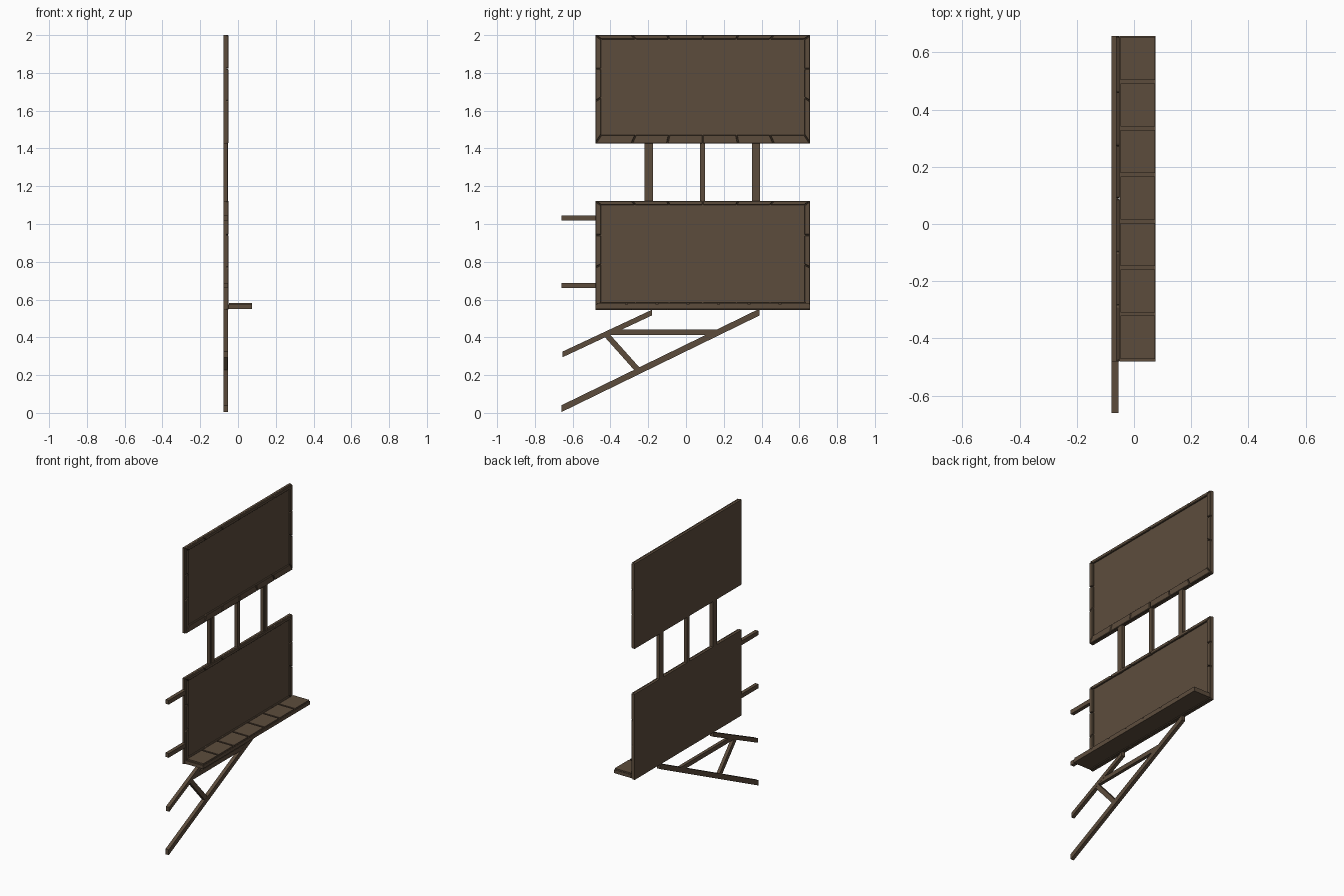
import bpy, bmesh, math

if "Cube" in bpy.data.objects:
    bpy.data.objects.remove(bpy.data.objects["Cube"])

wood = bpy.data.materials.new("dark brown wood")
wood.diffuse_color = (0.108, 0.073, 0.046, 1)
wood.use_nodes = True
wood.node_tree.nodes["Principled BSDF"].inputs["Base Color"].default_value = wood.diffuse_color

BACK, FRONT = -0.078, -0.05      # thickness range of the boards
Y0, Y1 = -0.48, 0.657            # width of the boards


def prism(name, pts, x0=BACK, x1=FRONT, parts=None):
    """Extrude one or more (y, z) outlines along x into a single object."""
    bm = bmesh.new()
    for outline in (parts or [pts]):
        a = [bm.verts.new((x0, y, z)) for y, z in outline]
        b = [bm.verts.new((x1, y, z)) for y, z in outline]
        n = len(outline)
        bm.faces.new(a)
        bm.faces.new(b[::-1])
        for i in range(n):
            bm.faces.new((a[i], b[i], b[(i + 1) % n], a[(i + 1) % n]))
    bmesh.ops.recalc_face_normals(bm, faces=bm.faces)
    me = bpy.data.meshes.new(name)
    bm.to_mesh(me)
    bm.free()
    ob = bpy.data.objects.new(name, me)
    bpy.context.collection.objects.link(ob)
    me.materials.append(wood)
    return ob


def rect(y0, y1, z0, z1):
    return [(y0, z0), (y1, z0), (y1, z1), (y0, z1)]


def box(name, y0, y1, z0, z1, x0=BACK, x1=FRONT):
    return prism(name, rect(y0, y1, z0, z1), x0, x1)


def strip(outer0, outer1, inner0, inner1, cuts, gap=0.004):
    """Split a mitred frame side into planks separated by narrow seams."""
    def at(p, q, t):
        return (p[0] + (q[0] - p[0]) * t, p[1] + (q[1] - p[1]) * t)
    length = math.dist(outer0, outer1)
    g = gap / length / 2
    ends = [0] + list(cuts) + [1]
    return [[at(outer0, outer1, a + g), at(outer0, outer1, b - g),
             at(inner0, inner1, b - g), at(inner0, inner1, a + g)]
            for a, b in zip(ends, ends[1:])]


def board(name, z0, z1, bottom):
    # backing panel
    box(name + "_panel", Y0, Y1, z0, z1, BACK, -0.062)
    o = rect(Y0, Y1, z0, z1)
    i = rect(Y0 + 0.03, Y1 - 0.03, z0 + bottom, z1 - 0.022)
    cuts = [(.17, .335, .5, .665, .83), (.39, .69), (.17, .335, .5, .665, .83), (.31, .61)]
    planks = []
    for k in range(4):
        m = (k + 1) % 4
        planks += strip(o[k], o[m], i[k], i[m], cuts[k])
    # raised plank frame with softened edges
    frame = prism(name + "_frame", None, -0.063, FRONT, planks)
    bev = frame.modifiers.new("soft edges", 'BEVEL')
    bev.width = 0.003
    bev.segments = 1


board("upper_board", 1.427, 2.0, 0.045)
board("lower_board", 0.545, 1.122, 0.04)

# shelf below the lower board, with seven planks separated by grooves
box("shelf_base", Y0, Y1, 0.55, 0.573, FRONT, 0.075)
pitch = (Y1 - Y0) / 7
for k in range(7):
    y = Y0 + k * pitch
    box("shelf_plank", y + 0.008, y + pitch - 0.003, 0.573, 0.582, FRONT + 0.003, 0.073)

# posts joining the boards; the outer two carry a narrow front batten
for y, half in ((-0.198, 0.022), (0.088, 0.013), (0.371, 0.021)):
    box("post", y - half, y + half, 1.10, 1.45, BACK, -0.056)
    if half > 0.015:
        box("post_batten", y - half * 0.5, y + half, 1.122, 1.427, -0.056, -0.053)

# side rails
for z in (1.032, 0.674):
    box("side_rail", -0.66, Y0 + 0.02, z - 0.014, z + 0.014, BACK, -0.054)


def beam(name, a, b, h):
    """Sloping beam with vertical end cuts; h is its vertical height."""
    (ya, za), (yb, zb) = a, b
    prism(name, [(ya, za - h / 2), (yb, zb - h / 2), (yb, zb + h / 2), (ya, za + h / 2)],
          BACK, -0.054)


# sloping support frame
beam("upper_slope_beam", (-0.655, 0.309), (-0.18, 0.531), 0.030)
beam("lower_slope_beam", (-0.66, 0.022), (0.388, 0.533), 0.036)
box("cross_beam", -0.40, 0.17, 0.413, 0.442, BACK + 0.001, -0.055)
prism("diagonal_brace", [(-0.436, 0.408), (-0.27, 0.222), (-0.237, 0.23), (-0.40, 0.412)],
      BACK + 0.001, -0.055)
